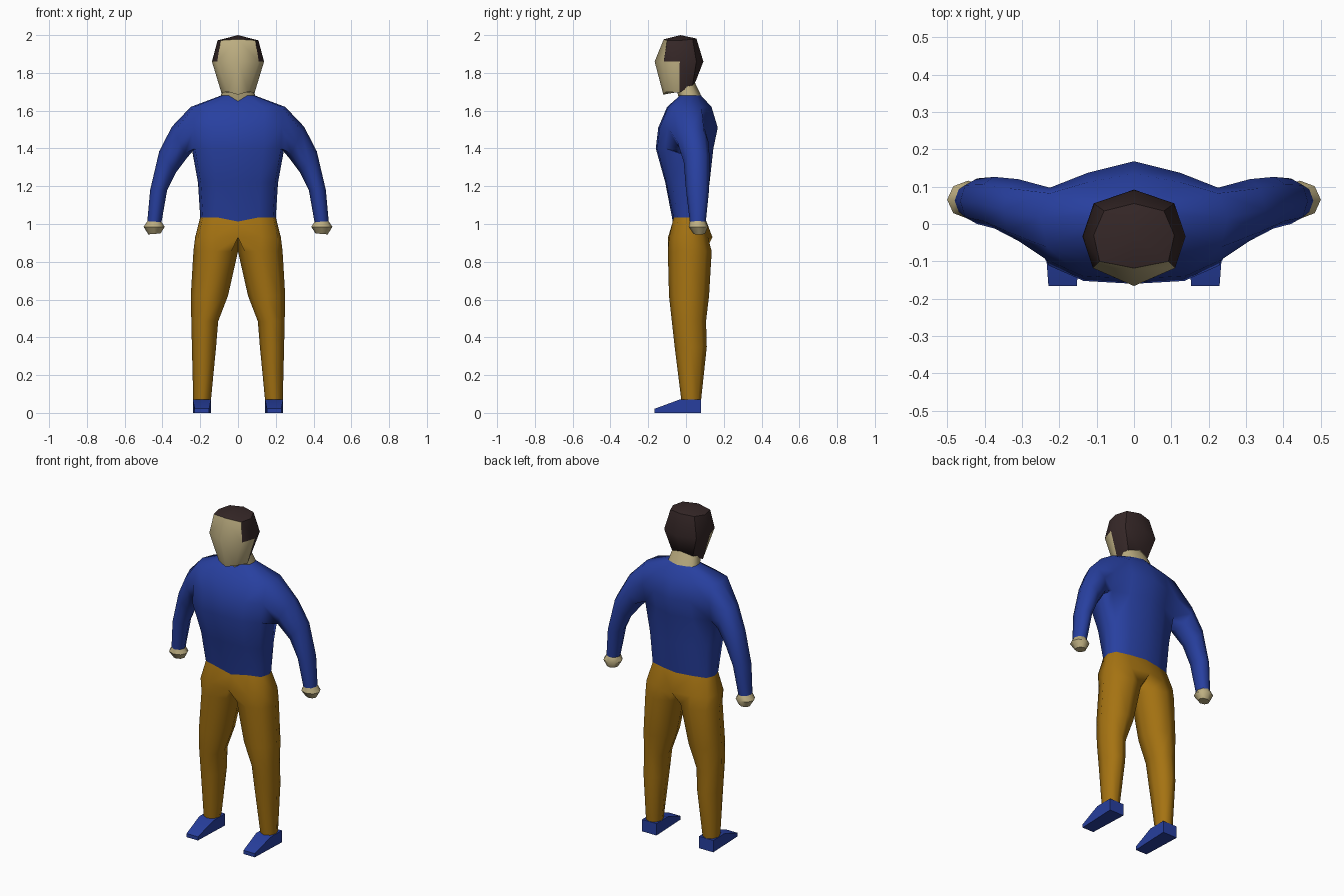
import bpy, bmesh, math

if "Cube" in bpy.data.objects:
    bpy.data.objects.remove(bpy.data.objects["Cube"])


def material(name, rgb):
    m = bpy.data.materials.new(name)
    m.diffuse_color = (*rgb, 1)
    m.use_nodes = True
    m.node_tree.nodes["Principled BSDF"].inputs["Base Color"].default_value = m.diffuse_color
    return m


BLUE = material("blue cloth", (0.021, 0.051, 0.352))
OCHRE = material("ochre cloth", (0.376, 0.171, 0.006))
SKIN = material("skin", (0.515, 0.429, 0.223))
HAIR = material("dark hair", (0.037, 0.021, 0.021))


def loft(bm, rings, closed=False):
    """Skin rings of bmesh verts with quads."""
    for a, b in zip(rings, rings[1:]):
        n = len(a)
        for i in range(n if closed else n - 1):
            j = (i + 1) % n
            bm.faces.new((a[i], a[j], b[j], b[i]))


def add(bm, points):
    return [bm.verts.new(p) for p in points]


def half_ring(z, w, yf, yb, dip=0):
    """Right half of a body section, from front centre round to back centre."""
    c, h = (yf + yb) / 2, (yb - yf) / 2
    shape = [(0, -1), (.55, -.95), (.93, -.68), (1, 0), (.9, .55), (.5, .8), (0, 1)]
    return [(w * x, c + h * y, z - (dip if i == 0 else 0)) for i, (x, y) in enumerate(shape)]


def oval(inner, outer, yf, yb, start=0, turn=-1):
    """Eight-sided limb section between an inner and an outer (x, z) point."""
    pts = []
    for k in range(8):
        a = start + turn * k * math.pi / 4
        u, v = (1 + math.cos(a)) / 2, math.sin(a)
        pts.append((inner[0] + (outer[0] - inner[0]) * u,
                    (yf + yb) / 2 + (yb - yf) / 2 * v,
                    inner[1] + (outer[1] - inner[1]) * u))
    return pts


def finish(name, bm, mats, angle=70):
    """Mirror the right half to the left and shade."""
    bmesh.ops.recalc_face_normals(bm, faces=bm.faces[:])
    geom = bm.verts[:] + bm.edges[:] + bm.faces[:]
    copy = bmesh.ops.duplicate(bm, geom=geom)["geom"]
    for v in copy:
        if isinstance(v, bmesh.types.BMVert):
            v.co.x *= -1
    bmesh.ops.reverse_faces(bm, faces=[f for f in copy if isinstance(f, bmesh.types.BMFace)])
    bmesh.ops.remove_doubles(bm, verts=[v for v in bm.verts if abs(v.co.x) < 1e-4], dist=1e-4)
    bmesh.ops.recalc_face_normals(bm, faces=bm.faces[:])
    me = bpy.data.meshes.new(name)
    bm.to_mesh(me)
    bm.free()
    for m in mats:
        me.materials.append(m)
    me.shade_smooth()
    me.set_sharp_from_angle(angle=math.radians(angle))
    ob = bpy.data.objects.new(name, me)
    bpy.context.collection.objects.link(ob)
    return ob


WAIST = half_ring(1.035, .2, -.07, .10, .022)
COLLAR = half_ring(1.68, .09, -.035, .08, .03)

# sweater: torso with the sleeves growing out of the shoulder openings
bm = bmesh.new()
rings = [add(bm, r) for r in (
    WAIST,
    half_ring(1.22, .212, -.11, .125),
    half_ring(1.40, .245, -.16, .145),
    half_ring(1.51, .25, -.147, .168),
    half_ring(1.62, .25, -.10, .135),
    COLLAR)]
loft(bm, rings)
low, mid, top = rings[2:5]
hole = [top[3], top[2], mid[2], low[2], low[3], low[4], mid[4], top[4]]
bmesh.ops.delete(bm, geom=[mid[3]], context='VERTS')
CUFF = ((.405, 1.01), (.48, 1.015), .02, .105)
sleeve = [add(bm, oval(*s)) for s in (
    ((.27, 1.35), (.35, 1.515), -.045, .12),
    ((.33, 1.27), (.417, 1.385), -.012, .126),
    ((.375, 1.18), (.465, 1.18), .0, .122),
    CUFF)]
loft(bm, [hole] + sleeve, closed=True)
finish("sweater", bm, [BLUE], 80)

# hands
bm = bmesh.new()
hand = [add(bm, oval(*s)) for s in (
    CUFF,
    ((.388, .985), (.50, .985), .014, .116),
    ((.41, .95), (.475, .945), .04, .10))]
loft(bm, hand, closed=True)
bm.faces.new(hand[-1])
finish("hands", bm, [SKIN], 45)

# trousers: shared hips dividing into two legs
bm = bmesh.new()
hips = [WAIST, half_ring(.93, .227, -.095, .14)]
rings = [add(bm, r + [(0, .02, r[3][2])]) for r in hips]
a = -math.pi * .75
for z, xi, xo, yf, yb in ((.855, 0, .236, -.096, .136), (.62, .053, .25, -.09, .122),
                          (.485, .105, .247, -.075, .106), (.35, .116, .244, -.06, .11),
                          (.07, .143, .237, -.025, .08)):
    rings.append(add(bm, oval((xi, z), (xo, z), yf, yb, a, 1)))
loft(bm, rings, closed=True)
inside = [f for f in bm.faces if all(abs(v.co.x) < 1e-4 for v in f.verts)]
bmesh.ops.delete(bm, geom=inside, context='FACES')
finish("trousers", bm, [OCHRE], 80)

# shoes: side profile stretched across the foot, narrower at the toe
bm = bmesh.new()
profile = [(.08, 0), (.08, .072), (-.03, .072), (-.166, .022), (-.166, 0)]
sides = []
for s in (-1, 1):
    sides.append(add(bm, [(.191 + s * (.038 if y < -.1 else .048), y, z) for y, z in profile]))
    bm.faces.new(sides[-1])
loft(bm, sides, closed=True)
finish("shoes", bm, [BLUE], 30)

# neck
bm = bmesh.new()
loft(bm, [add(bm, r) for r in (COLLAR, half_ring(1.76, .075, -.06, .042))])
finish("neck", bm, [SKIN])

# head: crown, brow and jaw sections, hair set by face position
bm = bmesh.new()
crown = add(bm, [(0, -.118, 1.978), (.092, -.10, 1.972), (.108, -.03, 1.972),
                 (.08, .035, 1.978), (0, .055, 1.982)])
brow = add(bm, [(0, -.166, 1.86), (.11, -.118, 1.86), (.138, -.033, 1.86),
                (.108, .055, 1.86), (0, .092, 1.86)])
jaw = add(bm, [(0, -.12, 1.685), (.055, -.105, 1.70), (.088, -.035, 1.695),
               (.07, .035, 1.735), (0, .05, 1.752)])
loft(bm, [crown, brow, jaw])
tip, throat = add(bm, [(0, -.03, 2.0), (0, -.035, 1.70)])
for i in range(4):
    bm.faces.new((tip, crown[i], crown[i + 1]))
    bm.faces.new((throat, jaw[i + 1], jaw[i]))
for f in bm.faces:
    c = f.calc_center_median()
    under = throat in f.verts
    cap = tip in f.verts
    temple = c.z > 1.86 and c.y > -.10
    nape = c.y > -.01
    f.material_index = int(cap or (not under and (temple or nape)))
finish("head", bm, [SKIN, HAIR], 50)
